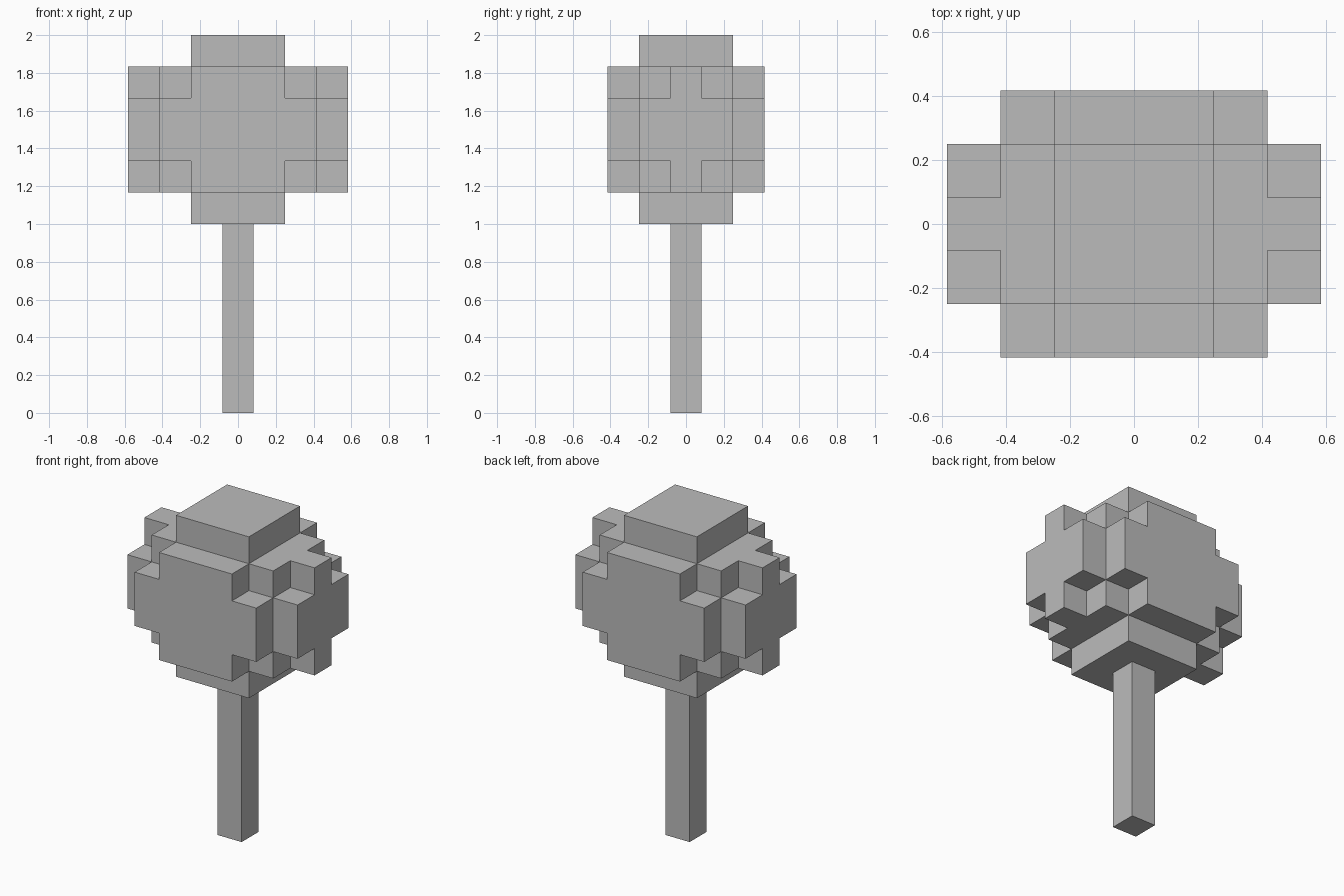
import bpy
import bmesh
import math
from mathutils import Vector

default_cube = bpy.data.objects.get("Cube")
if default_cube:
    bpy.data.objects.remove(default_cube, do_unlink=True)

UNIT = 1 / 6  # edge of one block

grey = bpy.data.materials.new("plain grey")
grey.use_nodes = True
COLOUR = (0.5, 0.5, 0.5, 1)
grey.diffuse_color = COLOUR
grey.node_tree.nodes["Principled BSDF"].inputs["Base Color"].default_value = COLOUR


def block_part(name, cells):
    """Outer skin of a set of blocks, with flat areas merged."""
    bm = bmesh.new()
    for cell in cells:
        centre = Vector(cell) + Vector((0, 0, 0.5))
        for axis in range(3):
            for sign in (-1, 1):
                normal = Vector((0, 0, 0))
                normal[axis] = sign
                if tuple(int(c + n) for c, n in zip(cell, normal)) in cells:
                    continue
                side = Vector((0, 0, 0))
                side[(axis + 1) % 3] = 0.5
                up = normal.cross(side)
                mid = centre + normal / 2
                corners = (mid - side - up, mid + side - up,
                           mid + side + up, mid - side + up)
                bm.faces.new([bm.verts.new(p * UNIT) for p in corners])
    bmesh.ops.remove_doubles(bm, verts=bm.verts, dist=UNIT / 100)
    bmesh.ops.dissolve_limit(bm, angle_limit=math.radians(1),
                             verts=bm.verts, edges=bm.edges)
    bmesh.ops.recalc_face_normals(bm, faces=bm.faces)
    mesh = bpy.data.meshes.new(name)
    bm.to_mesh(mesh)
    bm.free()
    mesh.materials.append(grey)
    obj = bpy.data.objects.new(name, mesh)
    bpy.context.collection.objects.link(obj)


def layer(levels, *rectangles):
    """Blocks of centred rectangles (reach in x, reach in y) on some levels."""
    return {(x, y, z) for z in levels for rx, ry in rectangles
            for x in range(-rx, rx + 1) for y in range(-ry, ry + 1)}


# Trunk: a square post
block_part("trunk", layer(range(6), (0, 0)))

# Crown: square caps, stepped shoulders and a wide middle band
crown = layer((6, 11), (1, 1))
crown |= layer((7, 10), (1, 2), (2, 1), (3, 0))
crown |= layer((8, 9), (2, 2), (3, 1))
block_part("crown", crown)
